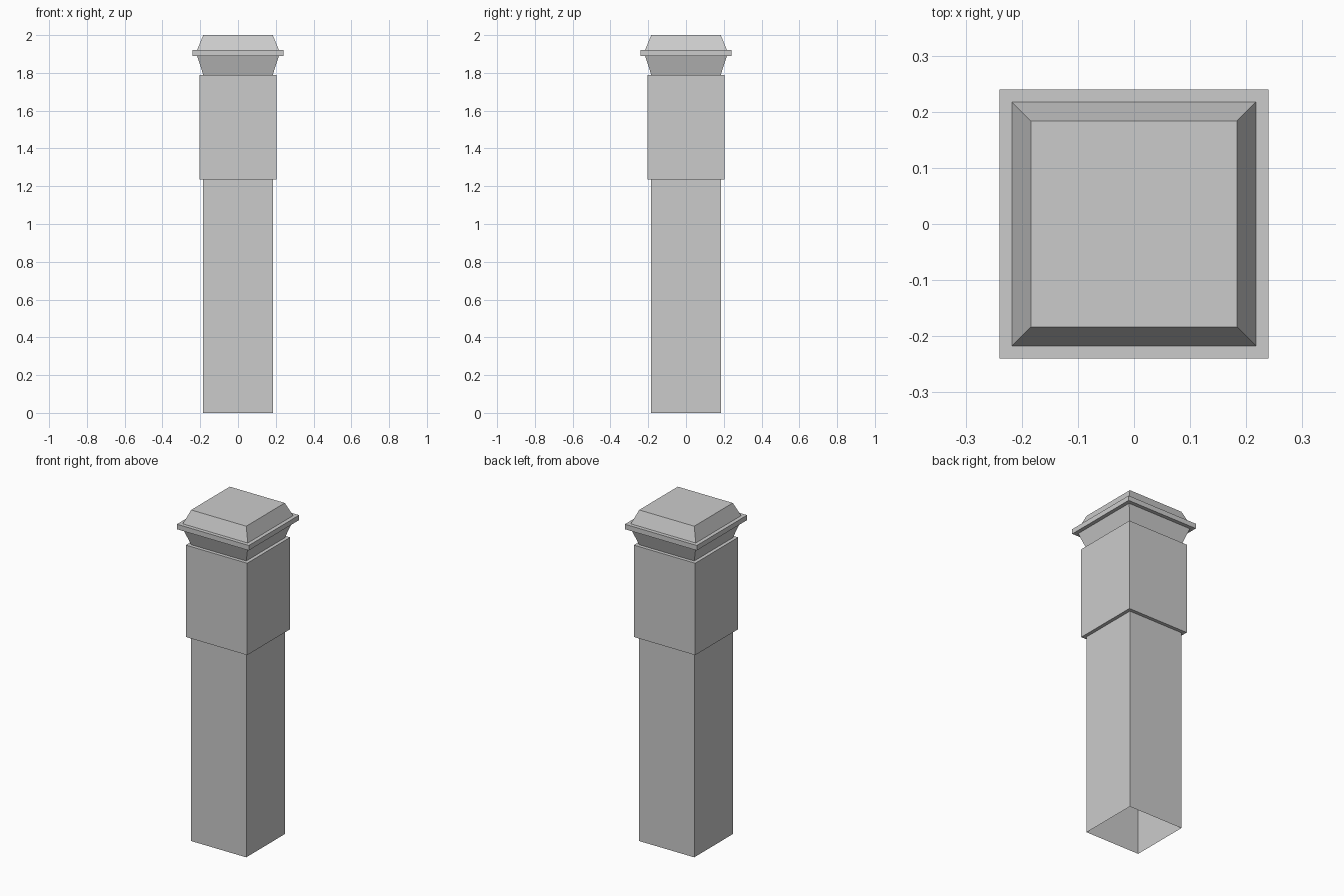
import bpy
import bmesh

cube = bpy.data.objects.get("Cube")
if cube:
    bpy.data.objects.remove(cube, do_unlink=True)

stone = bpy.data.materials.new("grey_stone")
stone.use_nodes = True
GREY = (0.6, 0.6, 0.6, 1)
stone.diffuse_color = GREY
stone.node_tree.nodes["Principled BSDF"].inputs["Base Color"].default_value = GREY


def square_loft(name, profile, close_top=False):
    """Skin square rings given as (half width, height), bottom to top."""
    bm = bmesh.new()
    rings = [[bm.verts.new((sx * h, sy * h, z))
              for sx, sy in ((-1, -1), (1, -1), (1, 1), (-1, 1))]
             for h, z in profile]
    for low, high in zip(rings, rings[1:]):
        for i in range(4):
            j = (i + 1) % 4
            bm.faces.new((low[i], low[j], high[j], high[i]))
    if close_top:
        bm.faces.new(rings[-1])
    mesh = bpy.data.meshes.new(name)
    bm.to_mesh(mesh)
    bm.free()
    mesh.materials.append(stone)
    obj = bpy.data.objects.new(name, mesh)
    bpy.context.collection.objects.link(obj)
    return obj


POST, COLLAR, FLARE, SLAB = 0.184, 0.205, 0.217, 0.24
COLLAR_BASE, COLLAR_TOP = 1.235, 1.79
SLAB_BASE, SLAB_TOP = 1.89, 1.92

# Hollow shaft, open underneath
square_loft("post_shaft", [(POST, 0), (POST, COLLAR_BASE)])
# Wider upper block with its two narrow ledges
square_loft("post_collar", [(POST, COLLAR_BASE), (COLLAR, COLLAR_BASE),
                            (COLLAR, COLLAR_TOP), (POST, COLLAR_TOP)])
# Neck flaring out to the slab
square_loft("cap_neck", [(POST, COLLAR_TOP), (FLARE, SLAB_BASE)])
# Thin overhanging slab
square_loft("cap_slab", [(FLARE, SLAB_BASE), (SLAB, SLAB_BASE),
                         (SLAB, SLAB_TOP), (FLARE, SLAB_TOP)])
# Bevelled top block
square_loft("cap_top", [(FLARE, SLAB_TOP), (POST, 2)], close_top=True)
